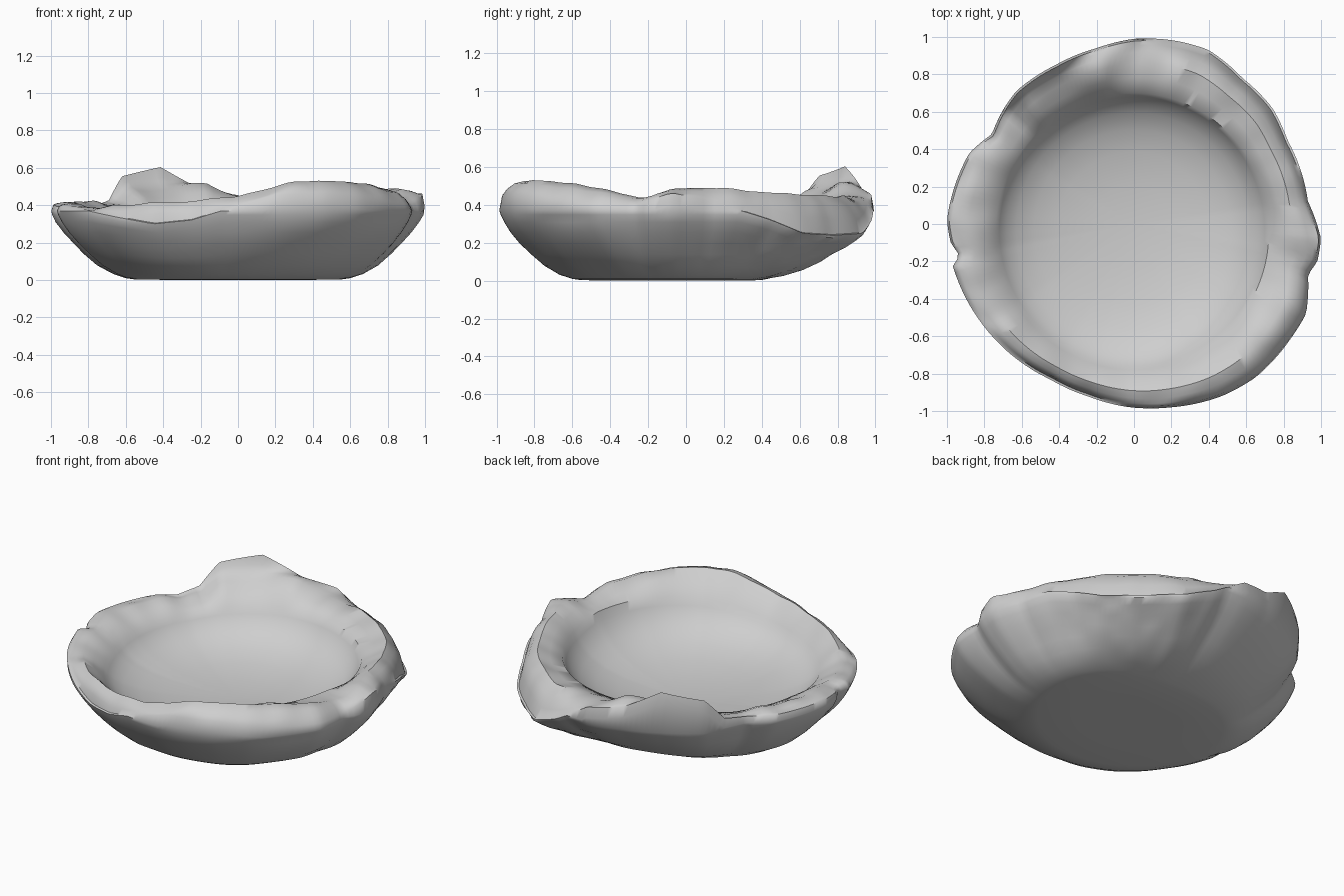
import bpy, bmesh, math
from mathutils import Vector, noise

if "Cube" in bpy.data.objects:
    bpy.data.objects.remove(bpy.data.objects["Cube"])

# Rim stations: outer x, outer y, outer edge z, mid-lip z, inner edge z
RIM = [
    (1.0, -.08, .46, .49, .42), (.98, -.2, .42, .44, .43),
    (.93, -.27, .39, .44, .43), (.92, -.48, .40, .48, .43),
    (.84, -.61, .41, .50, .43), (.65, -.82, .44, .52, .42),
    (.47, -.92, .46, .54, .41), (.2, -.98, .45, .50, .37),
    (-.02, -.98, .39, .45, .34), (-.25, -.92, .32, .43, .32),
    (-.45, -.83, .30, .41, .31), (-.8, -.55, .37, .39, .31),
    (-.97, -.22, .39, .40, .33), (-.93, -.17, .38, .40, .33),
    (-.98, -.1, .39, .41, .34), (-1.0, .02, .40, .42, .35),
    (-.88, .38, .40, .42, .36), (-.76, .48, .40, .41, .36),
    (-.70, .61, .42, .40, .37), (-.63, .71, .55, .47, .38),
    (-.42, .85, .60, .49, .39), (-.2, .94, .48, .52, .40),
    (0, .99, .45, .45, .40), (.22, .98, .32, .44, .40),
    (.4, .93, .25, .44, .40), (.58, .78, .24, .45, .40),
    (.74, .62, .25, .46, .40), (.82, .45, .32, .47, .40),
    (.93, .12, .42, .49, .40),
]
# Outer wall curve: (share of the way out from base, share of height)
WALL = [(.17, .06), (.38, .19), (.56, .36), (.71, .52), (.84, .68), (.93, .83), (.98, .94)]
# Hollow curve: (share of inner radius, share of depth)
HOLLOW = [(.97, .83), (.92, .65), (.85, .47), (.72, .28), (.55, .14), (.3, .035)]
SEG = 192
FLOOR = .14

TAU = math.tau
stations = sorted((math.atan2(r[1], r[0]) % TAU, math.hypot(r[0], r[1]), *r[2:]) for r in RIM)
stations = ([(stations[-1][0] - TAU, *stations[-1][1:])] + stations
            + [(stations[0][0] + TAU, *stations[0][1:])])


def rim_at(a):
    """Outer radius, outer z, mid z and inner z at angle a."""
    for p, q in zip(stations, stations[1:]):
        if p[0] <= a <= q[0]:
            t = (a - p[0]) / (q[0] - p[0])
            return [u + (v - u) * t for u, v in zip(p[1:], q[1:])]


def rough(x, y, z, scale, amount):
    return noise.noise(Vector((x, y, z)) * scale) * amount


def profile(a):
    """Radius and height pairs from base edge, up the wall, over the lip, into the hollow."""
    R, zo, zm, zi = rim_at(a)
    c, s = math.cos(a), math.sin(a)
    ri = .74 - .04 * s - .02 * max(0, c) * abs(c)
    base = .6 - .17 * max(0, s) ** 2
    h = min(zo, .37)
    pts = [(base * .5, 0), (base * .92, .003), (base, .01)]
    # Outer wall, with a chipped patch under the ledge at the back right
    chip = math.exp(-((a - math.radians(52)) / .4) ** 2)
    for t, k in WALL:
        r, z = base + (R - base) * t, .01 + (h - .01) * k
        r -= .03 * chip * math.exp(-((k - .6) / .25) ** 2)
        r += rough(c, s, z * 3, 2.5, .012) + chip * rough(c, s, z * 3, 7, .025)
        pts.append((min(r, R), z))
    # Broken lip
    pts.append((R, max(h, zo - .06)))
    pts.append((R - .012, zo + .004))
    for t in (.12, .25, .45, .72):
        z = zo + (zm - zo) * math.sin(t / .45 * math.pi / 2) if t <= .45 else zm + (zi - zm) * .42
        r = R + (ri - R) * t
        pts.append((r, z + rough(c * r, s * r, 2, 6, .02)))
    # Smooth hollow
    pts.append((ri, zi))
    pts += [(ri * t, FLOOR + (zi - FLOOR) * k) for t, k in HOLLOW]
    return pts


bm = bmesh.new()
cols = []
for i in range(SEG):
    a = TAU * i / SEG
    cols.append([bm.verts.new((r * math.cos(a), r * math.sin(a), z)) for r, z in profile(a)])
bottom = bm.verts.new((0, 0, 0))
floor = bm.verts.new((0, 0, FLOOR))
for i in range(SEG):
    p, q = cols[i], cols[(i + 1) % SEG]
    for j in range(len(p) - 1):
        bm.faces.new((p[j], q[j], q[j + 1], p[j + 1]))
    bm.faces.new((bottom, q[0], p[0]))
    bm.faces.new((floor, p[-1], q[-1]))
bmesh.ops.recalc_face_normals(bm, faces=bm.faces)

mesh = bpy.data.meshes.new("broken_bowl")
bm.to_mesh(mesh)
bm.free()
bowl = bpy.data.objects.new("broken_bowl", mesh)
bpy.context.collection.objects.link(bowl)

stone = bpy.data.materials.new("pale_grey_stone")
stone.diffuse_color = (.62, .62, .62, 1)
stone.use_nodes = True
stone.node_tree.nodes["Principled BSDF"].inputs["Base Color"].default_value = stone.diffuse_color
mesh.materials.append(stone)

bpy.context.view_layer.objects.active = bowl
bowl.select_set(True)
bpy.ops.object.shade_smooth_by_angle(angle=math.radians(50))
